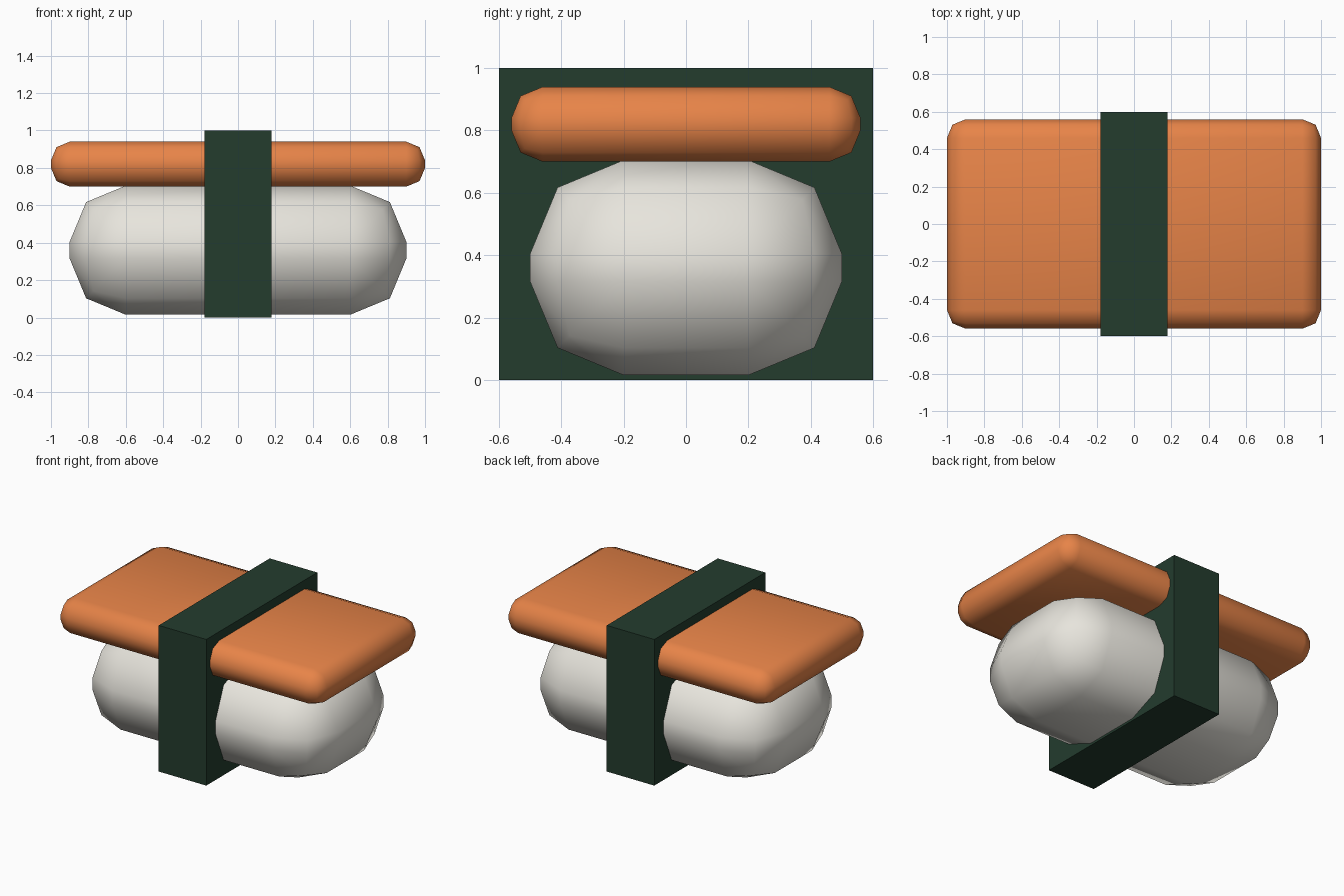
import bpy
import math

old = bpy.data.objects.get("Cube")
if old:
    bpy.data.objects.remove(old, do_unlink=True)


def make_material(name, rgb):
    mat = bpy.data.materials.new(name)
    mat.use_nodes = True
    color = (*rgb, 1.0)
    mat.diffuse_color = color
    mat.node_tree.nodes["Principled BSDF"].inputs["Base Color"].default_value = color
    return mat


def make_block(name, size, center_z, mat, bevel=0.0):
    """Box of the given size; a bevel rounds it in two steps and smooths it."""
    bpy.ops.mesh.primitive_cube_add(size=1, location=(0, 0, center_z))
    obj = bpy.context.object
    obj.name = name
    obj.scale = size
    bpy.ops.object.transform_apply(location=False, rotation=False, scale=True)
    obj.data.materials.append(mat)
    if bevel:
        mod = obj.modifiers.new("rounding", "BEVEL")
        mod.width = bevel
        mod.segments = 2
        mod.limit_method = "NONE"
        bpy.ops.object.modifier_apply(modifier=mod.name)
        bpy.ops.object.shade_smooth_by_angle(angle=math.radians(60))
    return obj


rice_white = make_material("rice white", (0.80, 0.78, 0.72))
fish_orange = make_material("fish orange", (0.80, 0.23, 0.065))
seaweed_green = make_material("seaweed green", (0.017, 0.045, 0.027))

# Rice bed, fish slice on top, seaweed band around both
make_block("rice", (1.8, 1.0, 0.69), 0.36, rice_white, bevel=0.3)
make_block("fish_slice", (2.0, 1.12, 0.24), 0.82, fish_orange, bevel=0.1)
make_block("seaweed_band", (0.36, 1.2, 1.0), 0.5, seaweed_green)
